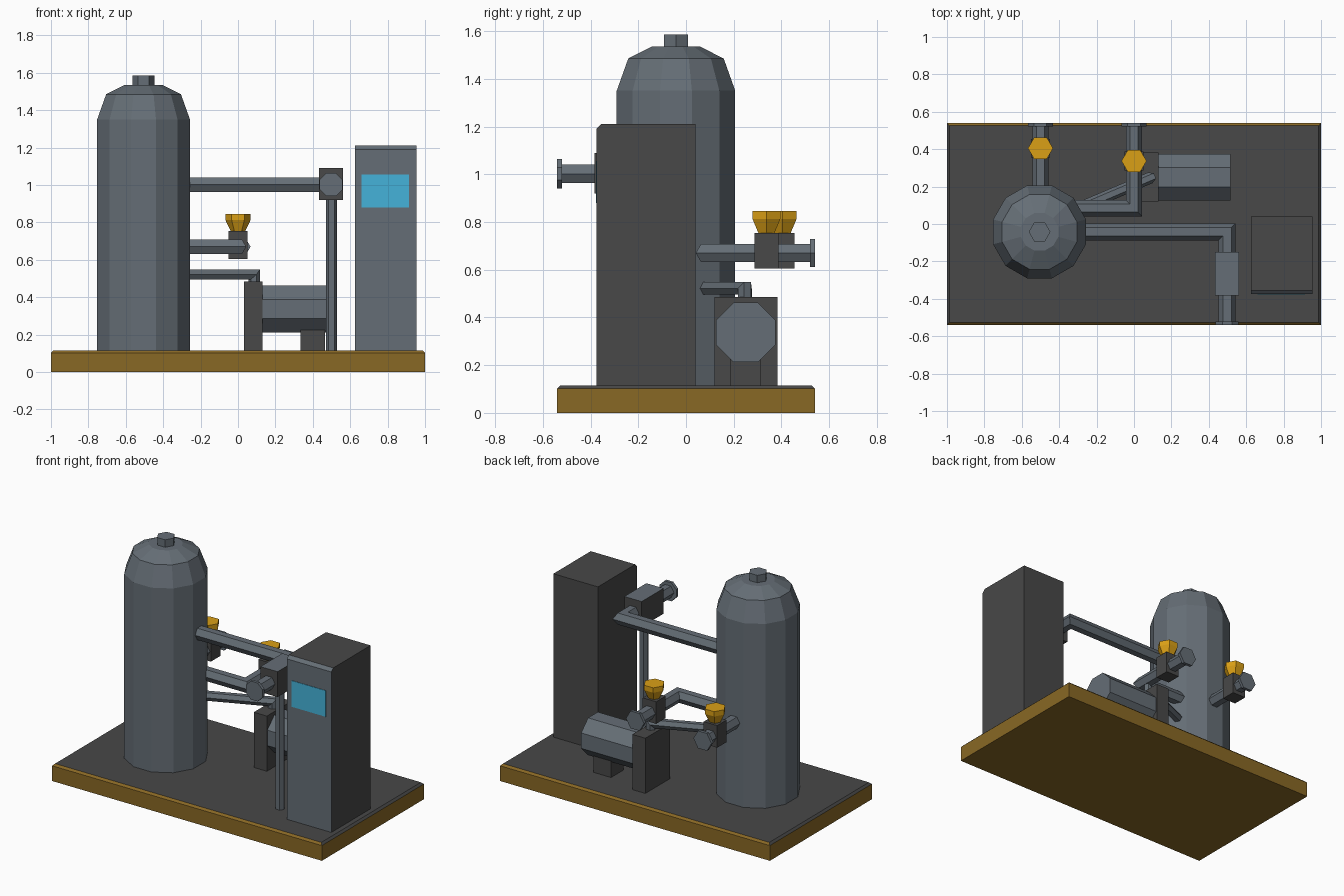
import bpy, bmesh, math
from mathutils import Vector

cube = bpy.data.objects.get("Cube")
if cube:
    bpy.data.objects.remove(cube, do_unlink=True)


def material(name, rgb):
    m = bpy.data.materials.new(name)
    m.use_nodes = True
    m.diffuse_color = (*rgb, 1)
    m.node_tree.nodes["Principled BSDF"].inputs["Base Color"].default_value = (*rgb, 1)
    return m


STEEL = material("blue grey steel", (0.13, 0.155, 0.18))
DARK = material("dark grey", (0.065, 0.065, 0.065))
BROWN = material("ochre brown", (0.25, 0.138, 0.018))
YELLOW = material("valve yellow", (0.7, 0.35, 0.008))
CYAN = material("screen cyan", (0.06, 0.45, 0.7))


def finish(bm, name, mats, rule=None):
    bmesh.ops.recalc_face_normals(bm, faces=bm.faces)
    bm.normal_update()
    if rule:
        for f in bm.faces:
            f.material_index = rule(f.normal)
    me = bpy.data.meshes.new(name)
    bm.to_mesh(me)
    bm.free()
    for m in mats:
        me.materials.append(m)
    ob = bpy.data.objects.new(name, me)
    bpy.context.collection.objects.link(ob)
    return ob


def box(name, lo, hi, mats, rule=None, bevel=0, bevel_edges=None):
    bm = bmesh.new()
    bmesh.ops.create_cube(bm, size=1)
    lo, hi = Vector(lo), Vector(hi)
    for v in bm.verts:
        v.co = Vector(((lo[i] + hi[i]) / 2 + v.co[i] * (hi[i] - lo[i]) for i in range(3)))
    if bevel:
        edges = [e for e in bm.edges if bevel_edges((e.verts[0].co + e.verts[1].co) / 2)]
        bmesh.ops.bevel(bm, geom=edges, offset=bevel, segments=1, affect='EDGES')
    return finish(bm, name, mats, rule)


def lathe(name, center, profile, sides, phase, mat):
    """Stack of polygon rings (radius, z) closed at both ends."""
    bm = bmesh.new()
    rings = []
    for r, z in profile:
        angles = [phase + math.tau * i / sides for i in range(sides)]
        rings.append([bm.verts.new((center[0] + r * math.cos(a), center[1] + r * math.sin(a), z))
                      for a in angles])
    skin(bm, rings)
    return finish(bm, name, [mat])


def skin(bm, rings):
    n = len(rings[0])
    for a, b in zip(rings, rings[1:]):
        for i in range(n):
            bm.faces.new((a[i], a[(i + 1) % n], b[(i + 1) % n], b[i]))
    bm.faces.new(rings[0])
    bm.faces.new(rings[-1])


def tube(name, path, radius, sides=6, phase=0.0, mat=STEEL):
    """Polygonal pipe along a path with mitred corners."""
    pts = [Vector(p) for p in path]
    dirs = [(b - a).normalized() for a, b in zip(pts, pts[1:])]
    up = Vector((0, 0, 1)) if abs(dirs[0].z) < 0.9 else Vector((0, 1, 0))
    side = dirs[0].cross(up).normalized()
    up = side.cross(dirs[0])
    angles = [phase + math.tau * i / sides for i in range(sides)]
    ring = [pts[0] + radius * (side * math.cos(a) + up * math.sin(a)) for a in angles]
    rings = [ring]
    for i, d in enumerate(dirs):
        p = pts[i + 1]
        n = (d + dirs[i + 1]) if i + 1 < len(dirs) else d
        ring = [v + d * ((p - v).dot(n) / d.dot(n)) for v in ring]
        rings.append(ring)
    bm = bmesh.new()
    skin(bm, [[bm.verts.new(v) for v in r] for r in rings])
    return finish(bm, name, [mat])


# Base slab: dark deck, ochre sides
FLOOR = 0.115
box("base", (-1, -0.54, 0), (1, 0.54, FLOOR), [BROWN, DARK],
    rule=lambda n: 1 if n.z > 0.9 or (n.z > 0.3 and abs(n.x) > 0.3) else 0,
    bevel=0.013, bevel_edges=lambda c: c.z > 0.1)

# Pressure tank with domed top and cap
TANK = (-0.505, -0.042)
lathe("tank", TANK, [(0.257, FLOOR), (0.257, 1.35), (0.207, 1.485), (0.104, 1.535)],
      12, math.pi / 12, STEEL)
lathe("tank_cap", TANK, [(0.058, 1.52), (0.058, 1.585)], 6, 0, STEEL)

# Control cabinet and screen
box("cabinet", (0.625, -0.375, FLOOR), (0.955, 0.04, 1.21), [DARK, STEEL],
    rule=lambda n: 1 if n.y < -0.3 else 0,
    bevel=0.02, bevel_edges=lambda c: c.z > 1.2 and c.y < -0.3)
box("screen", (0.66, -0.378, 0.88), (0.915, -0.373, 1.055), [CYAN])

# Upper outlet line with filter block, flange and drain
UP_Z = 1.002
tube("upper_pipe", [(-0.4, -0.042, UP_Z), (0.498, -0.042, UP_Z), (0.498, -0.53, UP_Z)], 0.045)
tube("upper_flange", [(0.498, -0.52, UP_Z), (0.498, -0.54, UP_Z)], 0.067, 8, math.pi / 8)
box("filter_block", (0.434, -0.383, 0.92), (0.562, -0.15, 1.09), [DARK, STEEL],
    rule=lambda n: 1 if n.z > 0.9 else 0)
tube("drain_pipe", [(0.5, -0.268, FLOOR - 0.01), (0.5, -0.268, 0.93)], 0.03)

# Rear valve lines
VALVE_Z = 0.67
valve_paths = {
    "left_valve": [(0, 0.53), (0, 0.085), (-0.4, 0.085)],
    "right_valve": [(-0.5, 0.53), (-0.5, 0.1)],
}
for (name, path), y in zip(valve_paths.items(), (0.337, 0.405)):
    x = path[0][0]
    tube(name + "_pipe", [(*p, VALVE_Z) for p in path], 0.044)
    tube(name + "_flange", [(x, 0.52, VALVE_Z), (x, 0.54, VALVE_Z)], 0.067)
    box(name + "_block", (x - 0.05, y - 0.05, 0.605), (x + 0.05, y + 0.05, 0.753), [DARK])
    lathe(name + "_handle", (x, y), [(0.037, 0.75), (0.067, 0.812), (0.067, 0.845)],
          6, 0, YELLOW)

# Pump, motor and feed pipe
box("pump_housing", (0.033, 0.12, FLOOR), (0.13, 0.383, 0.485), [DARK])
tube("motor", [(0.12, 0.25, 0.337), (0.515, 0.25, 0.337)], 0.135, 8, math.pi / 8)
box("motor_foot", (0.335, 0.185, FLOOR), (0.465, 0.315, 0.225), [DARK])
tube("feed_pipe", [(-0.4, 0.04, 0.522), (0.087, 0.247, 0.522), (0.087, 0.247, 0.47)], 0.031)
